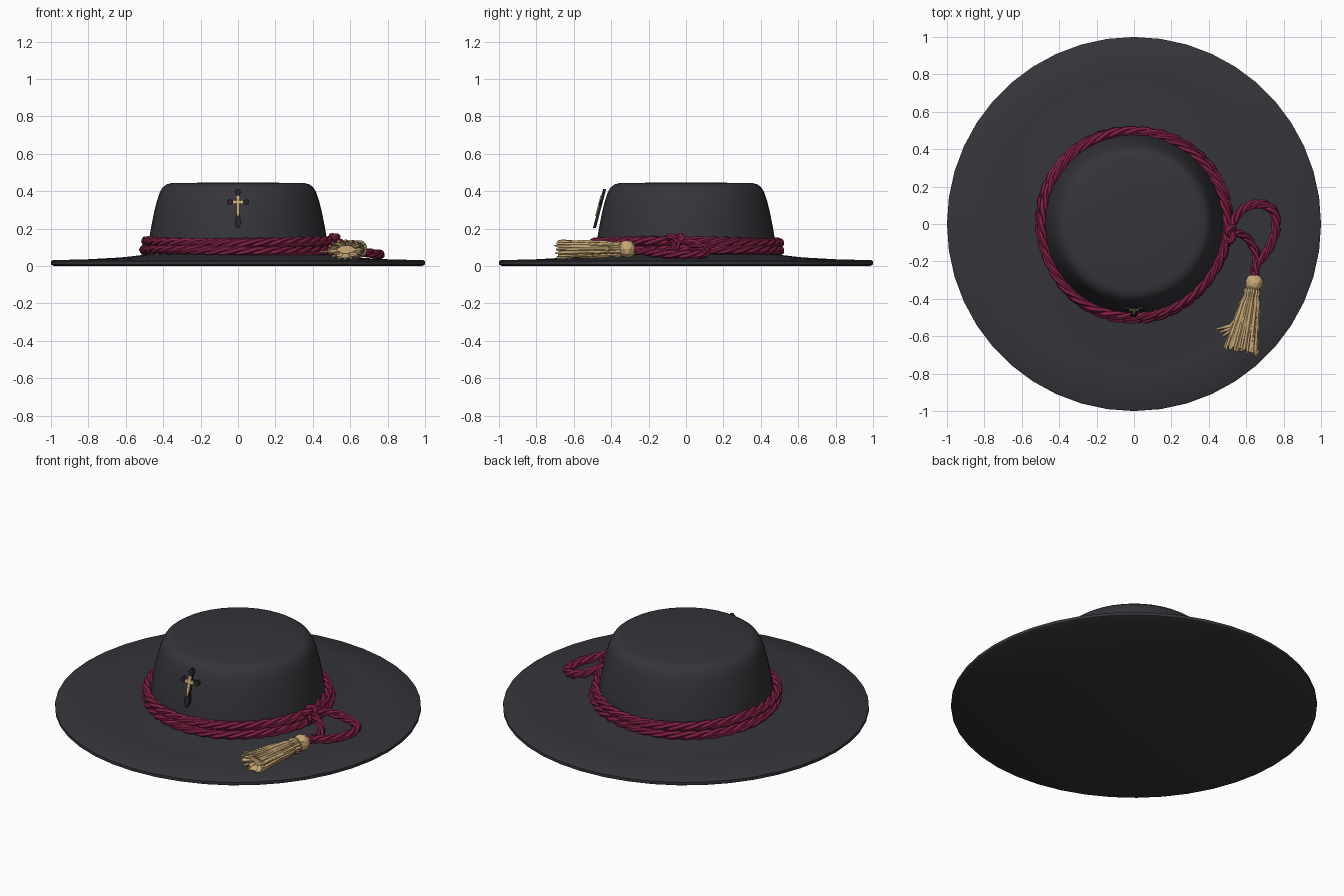
import bpy, bmesh, math, random
from mathutils import Vector

if "Cube" in bpy.data.objects:
    bpy.data.objects.remove(bpy.data.objects["Cube"])
random.seed(4)


def material(name, rgb):
    m = bpy.data.materials.new(name)
    m.diffuse_color = (*rgb, 1)
    m.use_nodes = True
    m.node_tree.nodes["Principled BSDF"].inputs["Base Color"].default_value = m.diffuse_color
    return m


FELT = material("charcoal felt", (0.036, 0.035, 0.042))
CORD = material("wine cord", (0.215, 0.014, 0.058))
GOLD = material("straw gold", (0.56, 0.39, 0.18))
DARK = material("dark metal", (0.016, 0.016, 0.02))


def finish(name, bm, mat, angle=None):
    bmesh.ops.recalc_face_normals(bm, faces=bm.faces)
    me = bpy.data.meshes.new(name)
    bm.to_mesh(me)
    bm.free()
    ob = bpy.data.objects.new(name, me)
    bpy.context.collection.objects.link(ob)
    me.materials.append(mat)
    if angle:
        smooth(ob, angle)
    return ob


def smooth(ob, angle):
    bpy.ops.object.select_all(action='DESELECT')
    ob.select_set(True)
    bpy.context.view_layer.objects.active = ob
    bpy.ops.object.shade_smooth_by_angle(angle=math.radians(angle))


def skin(bm, rings, caps=True):
    """Bridge a list of equal-length point rings."""
    vs = [[bm.verts.new(p) for p in ring] for ring in rings]
    n = len(vs[0])
    for a, b in zip(vs, vs[1:]):
        for i in range(n):
            bm.faces.new((a[i], a[(i + 1) % n], b[(i + 1) % n], b[i]))
    if caps:
        bm.faces.new(vs[0])
        bm.faces.new(vs[-1])


def lathe(name, profile, sides, mat, angle):
    bm = bmesh.new()
    skin(bm, [[(r * math.cos(2 * math.pi * i / sides), r * math.sin(2 * math.pi * i / sides), z)
               for i in range(sides)] for r, z in profile])
    return finish(name, bm, mat, angle)


def tubes(name, lines, mat, closed=False, res=1, angle=None):
    """Each line is a list of (point, radius); all become one mesh."""
    cu = bpy.data.curves.new(name, 'CURVE')
    cu.dimensions = '3D'
    cu.bevel_depth = 1.0
    cu.bevel_resolution = res
    cu.use_fill_caps = True
    for line in lines:
        sp = cu.splines.new('POLY')
        sp.points.add(len(line) - 1)
        for q, (p, r) in zip(sp.points, line):
            q.co = (*p, 1)
            q.radius = r
        sp.use_cyclic_u = closed
    ob = bpy.data.objects.new(name, cu)
    bpy.context.collection.objects.link(ob)
    cu.materials.append(mat)
    bpy.ops.object.select_all(action='DESELECT')
    ob.select_set(True)
    bpy.context.view_layer.objects.active = ob
    bpy.ops.object.convert(target='MESH')
    if angle:
        smooth(bpy.context.object, angle)


def spline(ctrl, steps=14):
    """Catmull-Rom path through the control points."""
    c = [Vector(p) for p in ctrl]
    c = [2 * c[0] - c[1]] + c + [2 * c[-1] - c[-2]]
    out = []
    for a, b, d, e in zip(c, c[1:], c[2:], c[3:]):
        for k in range(steps):
            t = k / steps
            out.append(0.5 * (2 * b + (d - a) * t + (2 * a - 5 * b + 4 * d - e) * t * t
                              + (3 * b - a - 3 * d + e) * t ** 3))
    return out + [c[-2]]


def rope(name, path, r, turns, closed=False):
    """Three strands twisted round a mostly level path."""
    n = len(path)
    lines = [[], [], []]
    for i, p in enumerate(path):
        nxt = path[(i + 1) % n] if closed else path[min(i + 1, n - 1)]
        t = (nxt - path[i - 1 if closed else max(i - 1, 0)]).normalized()
        side = t.cross(Vector((0, 0, 1))).normalized()
        up = side.cross(t)
        for s in range(3):
            a = 2 * math.pi * (turns * i / n + s / 3)
            lines[s].append((p + (side * math.cos(a) + up * math.sin(a)) * r * 0.48, r * 0.6))
    tubes(name, lines, CORD, closed, 1, 40)


# Brim and crown
lathe("brim", [(0.985, 0.0), (1.0, 0.008), (1.0, 0.025), (0.99, 0.031), (0.8, 0.036),
               (0.62, 0.046), (0.5, 0.06), (0.4, 0.07)], 44, FELT, 40)
lathe("crown", [(0.485, 0.04), (0.477, 0.13), (0.464, 0.21), (0.448, 0.29), (0.433, 0.35),
                (0.418, 0.395), (0.401, 0.422), (0.38, 0.437), (0.35, 0.444), (0.1, 0.446)],
      44, FELT, 50)

# Two coils of cord around the crown
for name, rad, z, ph in (("lower_cord", 0.503, 0.084, 0.4), ("upper_cord", 0.495, 0.128, 2.0)):
    path = []
    for i in range(200):
        a = 2 * math.pi * i / 200
        rr = rad + 0.005 * math.sin(3 * a + ph)
        path.append(Vector((rr * math.cos(a), rr * math.sin(a), z + 0.005 * math.sin(2 * a + ph))))
    rope(name, path, 0.026, 13, True)

# Knot at the right side
knot = []
for i in range(60):
    t = 2 * math.pi * i / 60
    knot.append((Vector((0.515 + 0.014 * math.sin(3 * t),
                         -0.055 + 0.017 * (math.sin(t) + 1.4 * math.sin(2 * t)),
                         0.135 + 0.015 * (math.cos(t) - 1.4 * math.cos(2 * t)))), 0.019))
tubes("knot", [knot], CORD, True, 2, 40)

# Loose cords from the knot to the tassel
rope("outer_loop", spline([(0.51, -0.04, 0.14), (0.545, 0.04, 0.12), (0.61, 0.095, 0.09),
                           (0.69, 0.105, 0.07), (0.75, 0.06, 0.063), (0.757, -0.04, 0.062),
                           (0.71, -0.15, 0.068), (0.655, -0.22, 0.08), (0.643, -0.29, 0.09)]),
     0.024, 4)
rope("inner_loop", spline([(0.51, -0.06, 0.14), (0.56, -0.05, 0.115), (0.61, -0.08, 0.085),
                           (0.65, -0.15, 0.07), (0.65, -0.22, 0.078), (0.643, -0.29, 0.09)]),
     0.022, 2)

# Tassel head, faceted
head = Vector((0.642, -0.315, 0.09))
bm = bmesh.new()
bmesh.ops.create_icosphere(bm, subdivisions=2, radius=0.05)
for v in bm.verts:
    v.co = v.co * random.uniform(0.93, 1.05) + head
finish("tassel_head", bm, GOLD)

# Tassel skirt: ridged, flaring, ragged at the end
tip = Vector((0.572, -0.675, 0.088))
axis = (tip - head).normalized()
side = axis.cross(Vector((0, 0, 1))).normalized()
up = side.cross(axis)
N = 28
jag = [random.uniform(-0.02, 0.02) for _ in range(N)]
rings = []
for t, w, h in ((0.08, 0.036, 0.036), (0.14, 0.046, 0.044), (0.2, 0.04, 0.038), (0.32, 0.054, 0.044),
                (0.55, 0.066, 0.047), (0.8, 0.078, 0.047), (1.0, 0.092, 0.046), (0.93, 0.05, 0.022)):
    ring = []
    for i in range(N):
        a = 2 * math.pi * i / N
        k = (0.9 if i % 2 else 1.04) + random.uniform(-0.04, 0.04)
        p = head.lerp(tip, t) + axis * (jag[i] if t > 0.9 else 0)
        ring.append(p + side * math.cos(a) * w * k + up * math.sin(a) * h * k)
    rings.append(ring)
bm = bmesh.new()
skin(bm, rings)
finish("tassel_skirt", bm, GOLD)

# Loose threads, including the stray lock on the inner side
threads = []
for i in range(16):
    a = 2 * math.pi * i / 16
    d = side * math.cos(a) + up * math.sin(a) * 0.55
    threads.append([(head.lerp(tip, 0.25) + d * 0.045, 0.007),
                    (head.lerp(tip, 0.6) + d * 0.062, 0.009),
                    (head.lerp(tip, random.uniform(0.97, 1.03)) + d * 0.088, 0.007)])
for k in range(3):
    threads.append([((0.585, -0.46 - 0.02 * k, 0.085), 0.012), ((0.52, -0.545 - 0.012 * k, 0.08), 0.013),
                    ((0.437 + 0.02 * k, -0.563 - 0.018 * k, 0.075), 0.005)])
tubes("tassel_threads", threads, GOLD)


# Cross pin on the front, leaning with the crown
def cross(name, arms, mat, front, back):
    """Arms are (dx, dz, length, waist, lobe) lobed plates around the centre."""
    bm = bmesh.new()
    for dx, dz, ln, wa, lo in arms:
        outline = [(-wa, -wa), (ln * 0.5, -wa), (ln * 0.78, -lo), (ln, -lo * 0.35),
                   (ln, lo * 0.35), (ln * 0.78, lo), (ln * 0.5, wa), (-wa, wa)]
        rings = []
        for depth in (front, back):
            ring = []
            for u, v in outline:
                x, z = u * dx - v * dz, u * dz + v * dx
                ring.append((x, -0.455 + 0.262 * z + depth, 0.342 + z))
            rings.append(ring)
        skin(bm, rings)
    finish(name, bm, mat)


cross("cross_pin", [(0, 1, 0.07, 0.009, 0.017), (0, -1, 0.14, 0.009, 0.019),
                    (1, 0, 0.06, 0.009, 0.017), (-1, 0, 0.06, 0.009, 0.017)], DARK, -0.006, 0.01)
cross("cross_inlay", [(0, 1, 0.034, 0.009, 0.011), (0, -1, 0.075, 0.009, 0.007),
                      (1, 0, 0.028, 0.009, 0.011), (-1, 0, 0.028, 0.009, 0.011)], GOLD, -0.011, -0.004)
